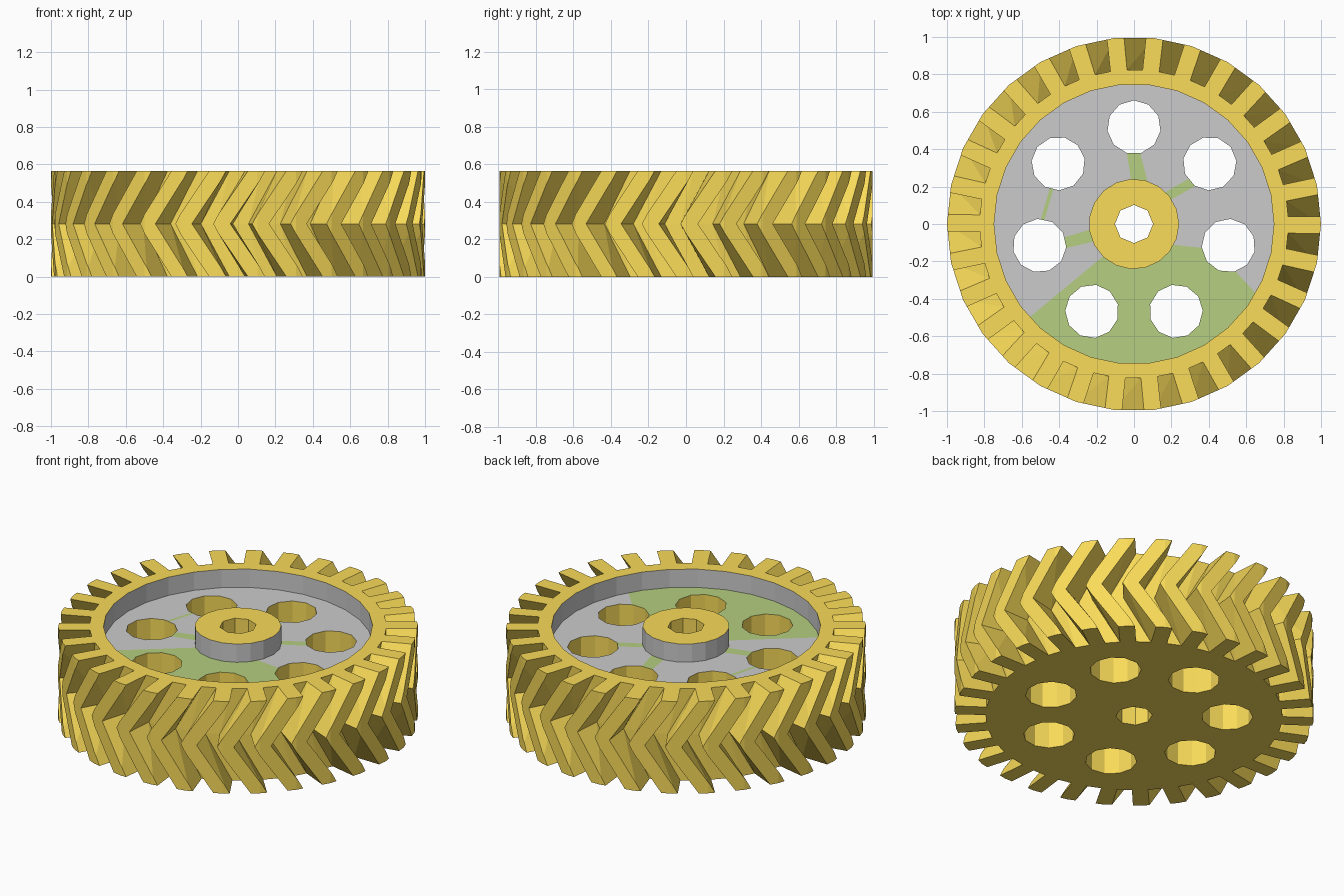
import bpy, bmesh
from math import sin, cos, radians, hypot
from mathutils import Vector

if "Cube" in bpy.data.objects:
    bpy.data.objects.remove(bpy.data.objects["Cube"])

TEETH, H, FLOOR = 30, 0.565, 0.453
ROOT, TWIST = 0.825, -10.7
RECESS_R, HUB_R, BORE_R = 0.748, 0.241, 0.102


def polar(r, deg, z=0.0):
    return Vector((r * cos(radians(deg)), r * sin(radians(deg)), z))


def loft(name, rings):
    """Solid from stacked rings that share a point count."""
    bm = bmesh.new()
    rows = [[bm.verts.new(p) for p in ring] for ring in rings]
    n = len(rows[0])
    sides = []
    for lo, hi in zip(rows, rows[1:]):
        for i in range(n):
            j = (i + 1) % n
            sides.append(bm.faces.new((lo[i], lo[j], hi[j], hi[i])))
    bmesh.ops.triangulate(bm, faces=sides)
    bm.faces.new(rows[0][::-1])
    bm.faces.new(rows[-1])
    bmesh.ops.recalc_face_normals(bm, faces=bm.faces)
    me = bpy.data.meshes.new(name)
    bm.to_mesh(me)
    bm.free()
    ob = bpy.data.objects.new(name, me)
    bpy.context.collection.objects.link(ob)
    return ob


def prism(name, r, n, z0, z1, centre=Vector(), turn=0.0):
    return loft(name, [[centre + polar(r, turn + 360 * i / n, z) for i in range(n)]
                       for z in (z0, z1)])


def combine(ob, other, op):
    m = ob.modifiers.new(op.lower(), 'BOOLEAN')
    m.object, m.operation, m.solver = other, op, 'EXACT'
    bpy.context.view_layer.objects.active = ob
    bpy.ops.object.modifier_apply(modifier=m.name)
    bpy.data.objects.remove(other, do_unlink=True)


def gear_ring(turn, z):
    pts = []
    for t in range(TEETH):
        c = 360 * t / TEETH + turn
        for r, a in ((ROOT, -3.1), (1.04, -2.55), (1.04, 2.55), (ROOT, 3.1)):
            pts.append(polar(r, c + a, z))
    return pts


# herringbone teeth, trimmed by a 30-sided outer rim
gear = loft("herringbone_gear", [gear_ring(-0.3, 0), gear_ring(TWIST - 0.3, H / 2),
                                 gear_ring(-0.3, H)])
combine(gear, prism("rim_trim", 1.0, 30, -0.1, H + 0.1), 'INTERSECT')

# top recess, hub, shaft bore
combine(gear, prism("recess", RECESS_R, 30, FLOOR, H + 0.2), 'DIFFERENCE')
combine(gear, prism("hub", HUB_R, 19, 0.2, H), 'UNION')
combine(gear, prism("bore", BORE_R, 8, -0.1, H + 0.1), 'DIFFERENCE')

# seven lightening holes
for k in range(7):
    a = 90 + 360 * k / 7
    combine(gear, prism("hole", 0.143, 11, -0.1, H + 0.1, polar(0.518, a), a), 'DIFFERENCE')

# colours: yellow body, grey recess walls and floor, green floor patches
gear.data.materials.clear()
for name, col in (("yellow", (0.95, 0.71, 0.10)), ("grey", (0.8, 0.8, 0.8)),
                  ("green", (0.46, 0.62, 0.22))):
    mat = bpy.data.materials.new(name)
    mat.diffuse_color = (*col, 1)
    mat.use_nodes = True
    mat.node_tree.nodes["Principled BSDF"].inputs["Base Color"].default_value = mat.diffuse_color
    gear.data.materials.append(mat)

# convex green patches, counter-clockwise
PATCHES = [
    [(-0.56, -0.50), (-0.5, -0.8), (0.5, -0.8), (0.65, -0.37), (0.54, -0.25),
     (0.38, -0.13), (0.2, -0.11), (-0.15, -0.16)],
    [(-0.01, 0.2), (0.08, 0.2), (0.03, 0.39), (-0.04, 0.39)],
    [(0.18, 0.12), (0.34, 0.21), (0.29, 0.24), (0.15, 0.16)],
    [(-0.37, -0.13), (-0.2, -0.09), (-0.2, -0.02), (-0.37, -0.07)],
    [(-0.50, 0.02), (-0.48, 0.02), (-0.43, 0.19), (-0.45, 0.19)],
]

bm = bmesh.new()
bm.from_mesh(gear.data)


def floor_faces():
    return [f for f in bm.faces if f.normal.z > 0.9
            and abs(f.calc_center_median().z - FLOOR) < 1e-3]


def inside(p, patch):
    return all((x1 - x0) * (p.y - y0) - (y1 - y0) * (p.x - x0) > -1e-5
               for (x0, y0), (x1, y1) in zip(patch, patch[1:] + patch[:1]))


# split the floor along the patch edges
bmesh.ops.triangulate(bm, faces=floor_faces())
for patch in PATCHES:
    for (x0, y0), (x1, y1) in zip(patch, patch[1:] + patch[:1]):
        near = floor_faces()
        geom = near + list({e for f in near for e in f.edges}) + list({v for f in near for v in f.verts})
        bmesh.ops.bisect_plane(bm, geom=geom, dist=1e-5, plane_co=(x0, y0, FLOOR),
                               plane_no=(y1 - y0, x0 - x1, 0))

# assign the colours
bm.normal_update()
for f in bm.faces:
    f.material_index, f.smooth = 0, False
    c = f.calc_center_median()
    r = hypot(c.x, c.y)
    if abs(f.normal.z) < 0.1 and c.z > FLOOR + 0.01 and HUB_R * 0.9 < r < RECESS_R + 0.01:
        f.material_index = 1
for f in floor_faces():
    c = f.calc_center_median()
    f.material_index = 2 if any(inside(c, p) for p in PATCHES) else 1
bm.to_mesh(gear.data)
bm.free()
